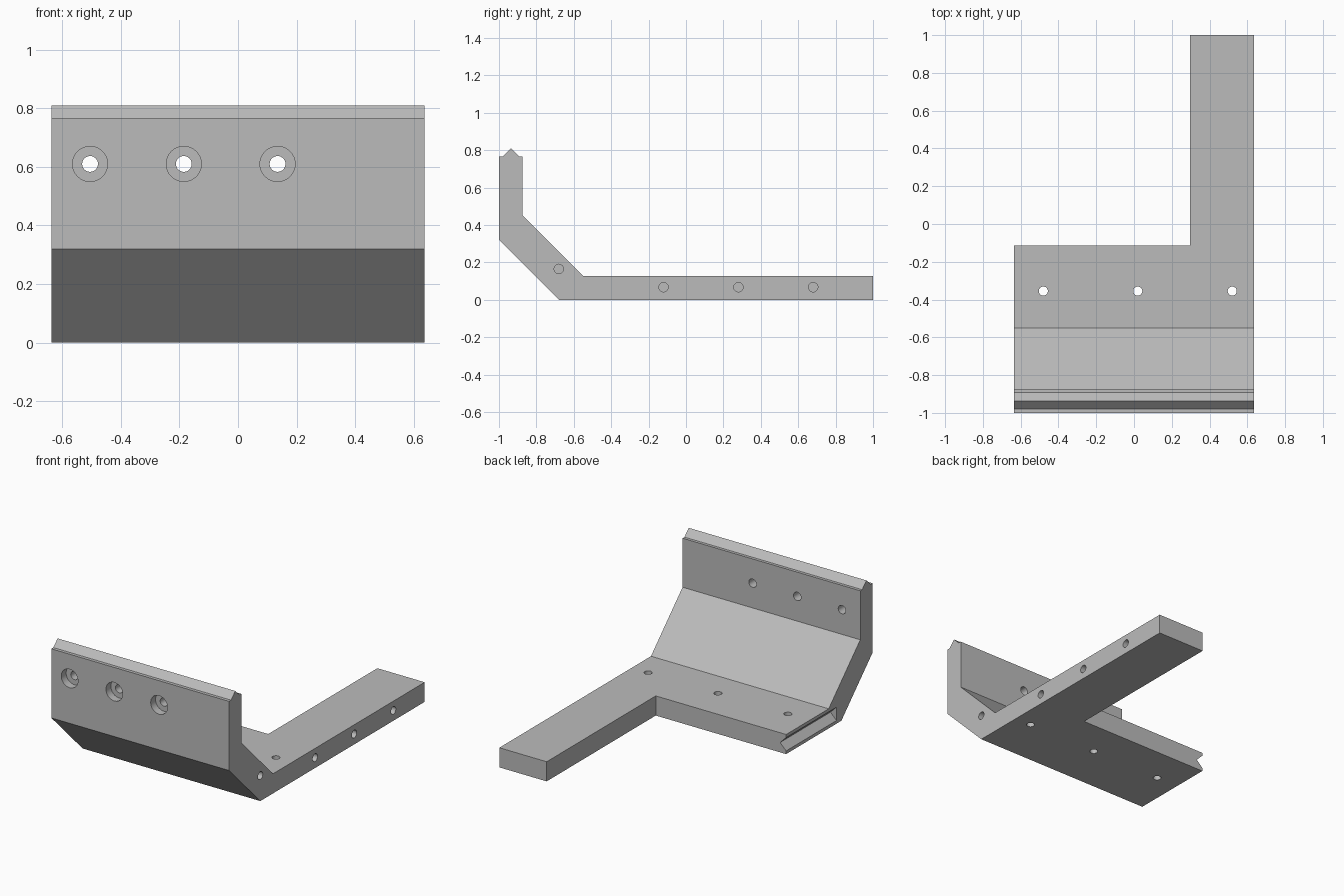
import bpy
import bmesh
from mathutils import Matrix, Vector

cube = bpy.data.objects.get("Cube")
if cube:
    bpy.data.objects.remove(cube, do_unlink=True)

HALF = 0.636      # half width of the bracket
THICK = 0.127     # plate thickness
TONGUE = 0.043    # tongue height and groove depth

grey = bpy.data.materials.new("plain grey")
grey.use_nodes = True
colour = (0.5, 0.5, 0.5, 1)
grey.diffuse_color = colour
grey.node_tree.nodes["Principled BSDF"].inputs["Base Color"].default_value = colour


def make_object(name, bm):
    bmesh.ops.recalc_face_normals(bm, faces=bm.faces[:])
    mesh = bpy.data.meshes.new(name)
    bm.to_mesh(mesh)
    bm.free()
    obj = bpy.data.objects.new(name, mesh)
    bpy.context.scene.collection.objects.link(obj)
    return obj


def prism(name, points, sweep):
    """Extrude a closed outline of 3D points along a sweep vector."""
    bm = bmesh.new()
    face = bm.faces.new([bm.verts.new(p) for p in points])
    moved = bmesh.ops.extrude_face_region(bm, geom=[face])["geom"]
    verts = [v for v in moved if isinstance(v, bmesh.types.BMVert)]
    bmesh.ops.translate(bm, verts=verts, vec=sweep)
    return make_object(name, bm)


def drill(name, start, end, radius):
    """Cylinder between two points."""
    start, end = Vector(start), Vector(end)
    axis = end - start
    turn = axis.to_track_quat("Z", "Y").to_matrix().to_4x4()
    bm = bmesh.new()
    bmesh.ops.create_cone(bm, cap_ends=True, segments=32, radius1=radius,
                          radius2=radius, depth=axis.length,
                          matrix=Matrix.Translation((start + end) / 2) @ turn)
    return make_object(name, bm)


# Bent plate with a pointed tongue along the top edge
profile = [(-1, 0.767), (-1, 0.32), (-0.68, 0), (1, 0), (1, THICK),
           (-0.55, THICK), (-0.873, 0.45), (-0.873, 0.767),
           (-0.892, 0.767), (-0.936, 0.767 + TONGUE), (-0.979, 0.767)]
bracket = prism("bracket", [(-HALF, y, z) for y, z in profile], (2 * HALF, 0, 0))
cutters = []

# Clear the corner beside the long arm
cutters.append(prism("corner_cutter",
                     [(-1, -0.115, -1), (0.297, -0.115, -1), (0.297, 2, -1), (-1, 2, -1)],
                     (0, 0, 2)))

# V groove along the edge opposite the arm
middle = THICK / 2
cutters.append(prism("groove_cutter",
                     [(-HALF - TONGUE, -0.63, middle - 2 * TONGUE),
                      (-HALF + TONGUE, -0.63, middle),
                      (-HALF - TONGUE, -0.63, middle + 2 * TONGUE)],
                     (0, 0.7, 0)))

# Counterbored holes through the upright wall
for x in (-0.505, -0.185, 0.135):
    cutters.append(drill("bore_cutter", (x, -1.1, 0.61), (x, -0.95, 0.61), 0.06))
    cutters.append(drill("wall_hole_cutter", (x, -1.2, 0.61), (x, -0.8, 0.61), 0.027))

# Vertical holes through the base
for x in (-0.48, 0.02, 0.52):
    cutters.append(drill("base_hole_cutter", (x, -0.355, -0.1), (x, -0.355, 0.3), 0.024))

# Blind holes in the long side edge
for y, z in ((-0.68, 0.165), (-0.12, 0.067), (0.28, 0.067), (0.68, 0.067)):
    cutters.append(drill("side_hole_cutter", (HALF - 0.19, y, z), (HALF + 0.1, y, z), 0.025))

for cutter in cutters:
    cutter.hide_render = True
    cut = bracket.modifiers.new(cutter.name, "BOOLEAN")
    cut.operation = "DIFFERENCE"
    cut.solver = "EXACT"
    cut.object = cutter

# Bake the cuts, then remove the cutters
bpy.context.view_layer.update()
depsgraph = bpy.context.evaluated_depsgraph_get()
finished = bpy.data.meshes.new_from_object(bracket.evaluated_get(depsgraph))
bracket.modifiers.clear()
bracket.data = finished
for cutter in cutters:
    bpy.data.objects.remove(cutter, do_unlink=True)

finished.materials.clear()
finished.materials.append(grey)
for face in finished.polygons:
    face.material_index = 0

bpy.ops.object.select_all(action="DESELECT")
bracket.select_set(True)
bpy.context.view_layer.objects.active = bracket
bpy.ops.object.shade_smooth_by_angle(angle=0.5)
